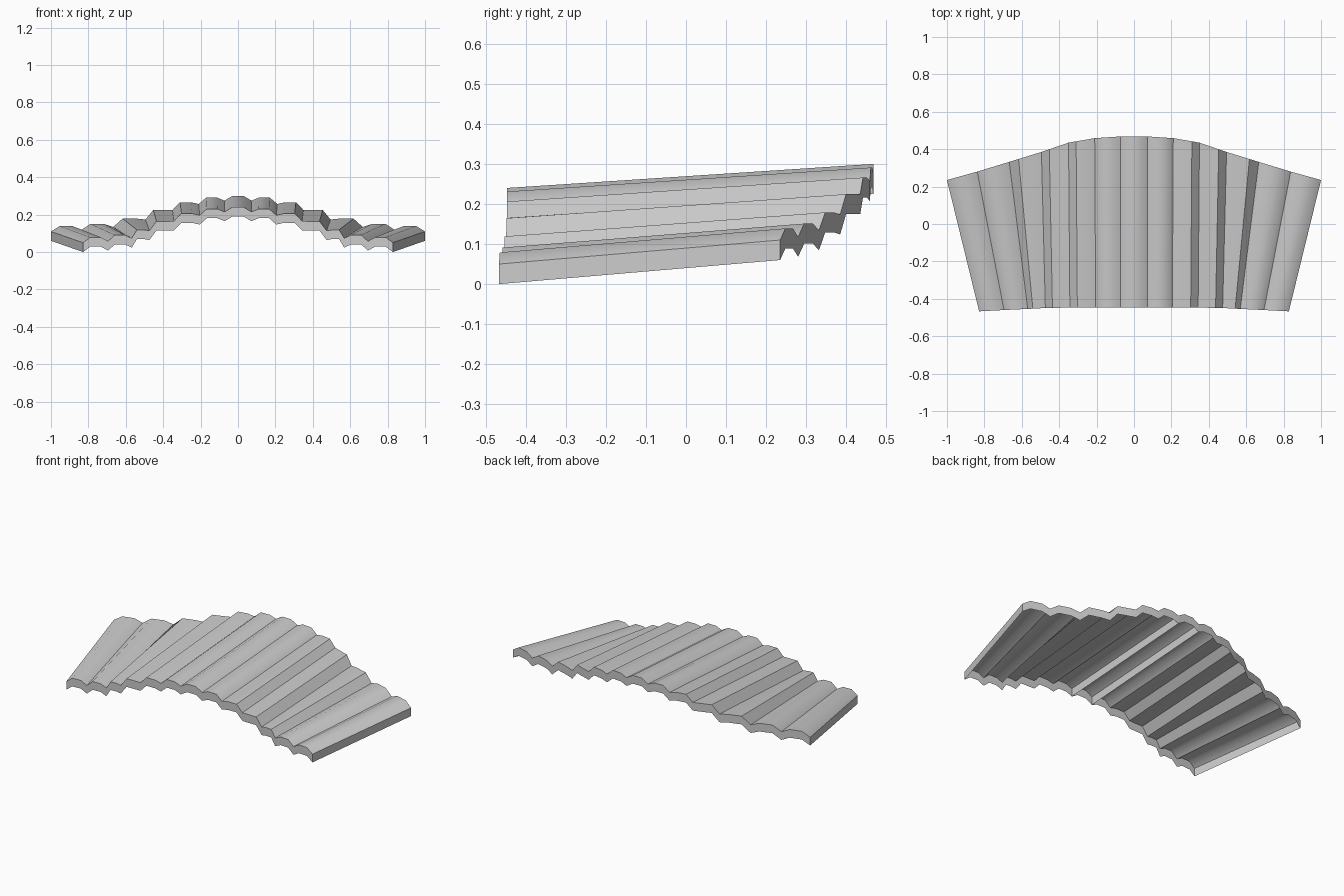
import bpy, bmesh, math

if "Cube" in bpy.data.objects:
    bpy.data.objects.remove(bpy.data.objects["Cube"])

THICK, RISE, CREST = 0.05, 0.06, 0.025

# valley lines of one half: front x, front y, back x, back y, front rim z
half = [
    (0.072, -0.447, 0.072, 0.468, 0.165),
    (0.205, -0.447, 0.210, 0.459, 0.147),
    (0.343, -0.447, 0.350, 0.435, 0.115),
    (0.474, -0.449, 0.495, 0.385, 0.064),
    (0.568, -0.454, 0.667, 0.332, 0.024),
    (0.695, -0.460, 0.838, 0.280, 0.008),
    (0.828, -0.467, 1.000, 0.235, 0.000),
]
mirrored = [(-a, b, -c, d, z) for a, b, c, d, z in reversed(half)]


def ribbed_cover(name, valleys):
    """Scalloped top with a rim wall all round, open underneath."""
    # each rib rises from its valleys to a level crest
    lines = []
    for p, q in zip(valleys, valleys[1:]):
        crest = (p[4] + q[4]) / 2 + CREST
        lines.append(p)
        for t in (0.29, 0.71):
            lines.append([u + (v - u) * t for u, v in zip(p[:4], q[:4])] + [crest])
    lines.append(valleys[-1])

    bm = bmesh.new()
    sections = []
    for fx, fy, bx, by, z in lines:
        sections.append([bm.verts.new(c) for c in (
            (fx, fy, z), (fx, fy, z + THICK),
            (bx, by, z + RISE + THICK), (bx, by, z + RISE))])
    # front wall, top, back wall
    for a, b in zip(sections, sections[1:]):
        for i in range(3):
            bm.faces.new((a[i], b[i], b[i + 1], a[i + 1]))
    # end walls
    bm.faces.new(sections[0])
    bm.faces.new(reversed(sections[-1]))

    mesh = bpy.data.meshes.new(name)
    bm.to_mesh(mesh)
    bm.free()
    obj = bpy.data.objects.new(name, mesh)
    bpy.context.collection.objects.link(obj)
    # smooth rib crests, sharp valleys and rims
    bpy.ops.object.select_all(action='DESELECT')
    bpy.context.view_layer.objects.active = obj
    obj.select_set(True)
    bpy.ops.object.shade_smooth_by_angle(angle=math.radians(42))


ribbed_cover("left_cover", mirrored)
ribbed_cover("centre_rib", [mirrored[-1], half[0]])
ribbed_cover("right_cover", half)
